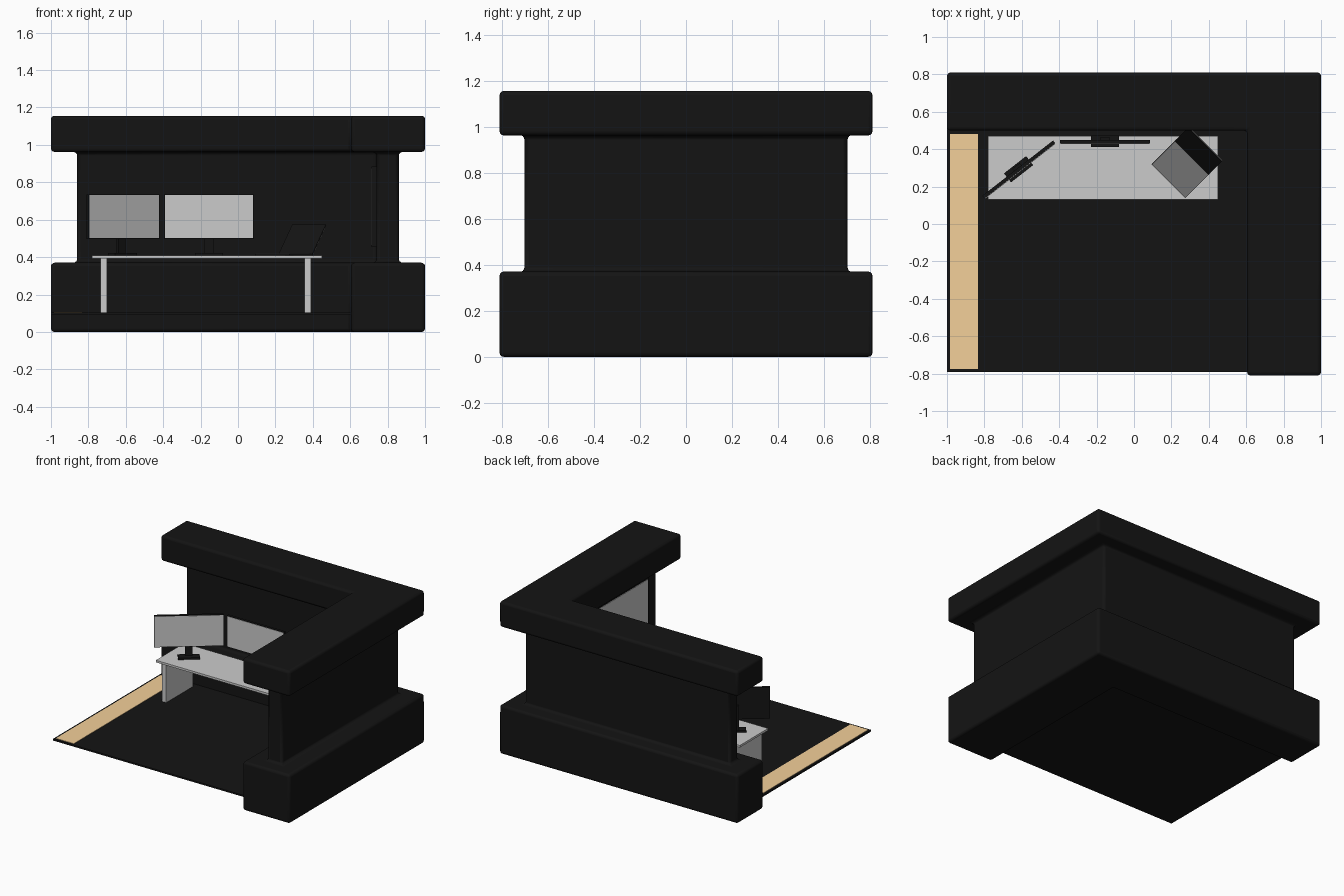
import bpy, bmesh, math
from mathutils import Matrix, Vector

if "Cube" in bpy.data.objects:
    bpy.data.objects.remove(bpy.data.objects["Cube"])


def material(name, rgb):
    m = bpy.data.materials.new(name)
    m.diffuse_color = (*rgb, 1)
    m.use_nodes = True
    m.node_tree.nodes["Principled BSDF"].inputs["Base Color"].default_value = m.diffuse_color
    return m


BLACK = material("black", (0.007, 0.007, 0.007))
WOOD = material("light_wood", (0.9, 0.63, 0.32))
DARK = material("dark_grey", (0.17, 0.17, 0.17))


def finish(name, bm, mat=None):
    bmesh.ops.recalc_face_normals(bm, faces=bm.faces)
    me = bpy.data.meshes.new(name)
    bm.to_mesh(me)
    bm.free()
    ob = bpy.data.objects.new(name, me)
    bpy.context.collection.objects.link(ob)
    if mat:
        me.materials.append(mat)
    return ob


def box(name, lo, hi, mat=None, frame=Matrix()):
    """Box between two corners, placed in an optional local frame."""
    lo, hi = Vector(lo), Vector(hi)
    bm = bmesh.new()
    bmesh.ops.create_cube(bm, size=1, matrix=frame @ Matrix.Translation((lo + hi) / 2)
                          @ Matrix.Diagonal((*(hi - lo), 1)))
    return finish(name, bm, mat)


def place(x, y, z, degrees):
    return Matrix.Translation((x, y, z)) @ Matrix.Rotation(math.radians(degrees), 4, 'Z')


# L-shaped wall: wide base, narrow middle, wide cap
def l_shape(dx, dy):
    l, r, inner_r = -1 + dx, 1 - dx, 0.605 + dx
    f, b, inner_b = -0.81 + dy, 0.81 - dy, 0.5 + dy
    if dx:
        inner_r, inner_b = 0.74, 0.605
    return [(l, inner_b), (inner_r, inner_b), (inner_r, f), (r, f), (r, b), (l, b)]


wide, narrow = l_shape(0, 0), l_shape(0.14, 0.108)
levels = [(wide, 0), (wide, 0.37), (narrow, 0.37), (narrow, 0.962), (wide, 0.962), (wide, 1.155)]
bm = bmesh.new()
rings = [[bm.verts.new((x, y, z)) for x, y in outline] for outline, z in levels]
for a, b in zip(rings, rings[1:]):
    for i in range(6):
        j = (i + 1) % 6
        bm.faces.new((a[i], a[j], b[j], b[i]))
bm.faces.new(rings[0][::-1])
bm.faces.new(rings[-1])
wall = finish("corner_wall", bm, BLACK)
bev = wall.modifiers.new("rounding", 'BEVEL')
bev.width, bev.segments, bev.limit_method = 0.018, 3, 'ANGLE'
bpy.context.view_layer.objects.active = wall
wall.select_set(True)
bpy.ops.object.shade_smooth_by_angle()

# Floor with a wooden border strip
box("floor", (-1, -0.79, 0.092), (0.63, 0.53, 0.104), BLACK)
box("floor_strip", (-0.985, -0.775, 0.102), (-0.835, 0.48, 0.107), WOOD)

# Board on the inner side of the right wall
box("wall_board_frame", (0.715, -0.57, 0.455), (0.745, 0.23, 0.885), BLACK)
box("wall_board_panel", (0.711, -0.56, 0.465), (0.716, 0.22, 0.875))

# Desk
box("desk_top", (-0.78, 0.13, 0.392), (0.45, 0.47, 0.408))
for side, x in (("left", -0.735), ("right", 0.355)):
    box(f"desk_leg_{side}", (x, 0.14, 0.104), (x + 0.035, 0.46, 0.393))


# Monitors: casing, screen, neck, foot
def monitor(name, x, y, degrees):
    m = place(x, y, 0.408, degrees)
    box(name + "_casing", (-0.24, -0.008, 0.09), (0.24, 0.011, 0.328), BLACK, m)
    box(name + "_screen", (-0.236, -0.011, 0.094), (0.236, -0.007, 0.324), None, m)
    box(name + "_neck", (-0.025, 0.008, 0.01), (0.025, 0.026, 0.2), BLACK, m)
    box(name + "_foot", (-0.075, -0.027, 0), (0.075, 0.034, 0.014), BLACK, m)


monitor("centre_monitor", -0.155, 0.439, 0)
monitor("side_monitor", -0.615, 0.29, 38)

# Open laptop turned towards the seat
m = place(0.248, 0.293, 0.408, -45)
box("laptop_base", (-0.127, -0.09, 0), (0.127, 0.09, 0.009), BLACK, m)
box("laptop_keyboard", (-0.125, -0.088, 0.008), (0.125, 0.088, 0.011), DARK, m)
lid = m @ Matrix.Translation((0, 0.088, 0.008)) @ Matrix.Rotation(math.radians(-33), 4, 'X')
box("laptop_screen", (-0.127, -0.004, 0), (0.127, 0.001, 0.185), BLACK, lid)
box("laptop_lid_back", (-0.127, 0.001, 0), (0.127, 0.005, 0.185), DARK, lid)
